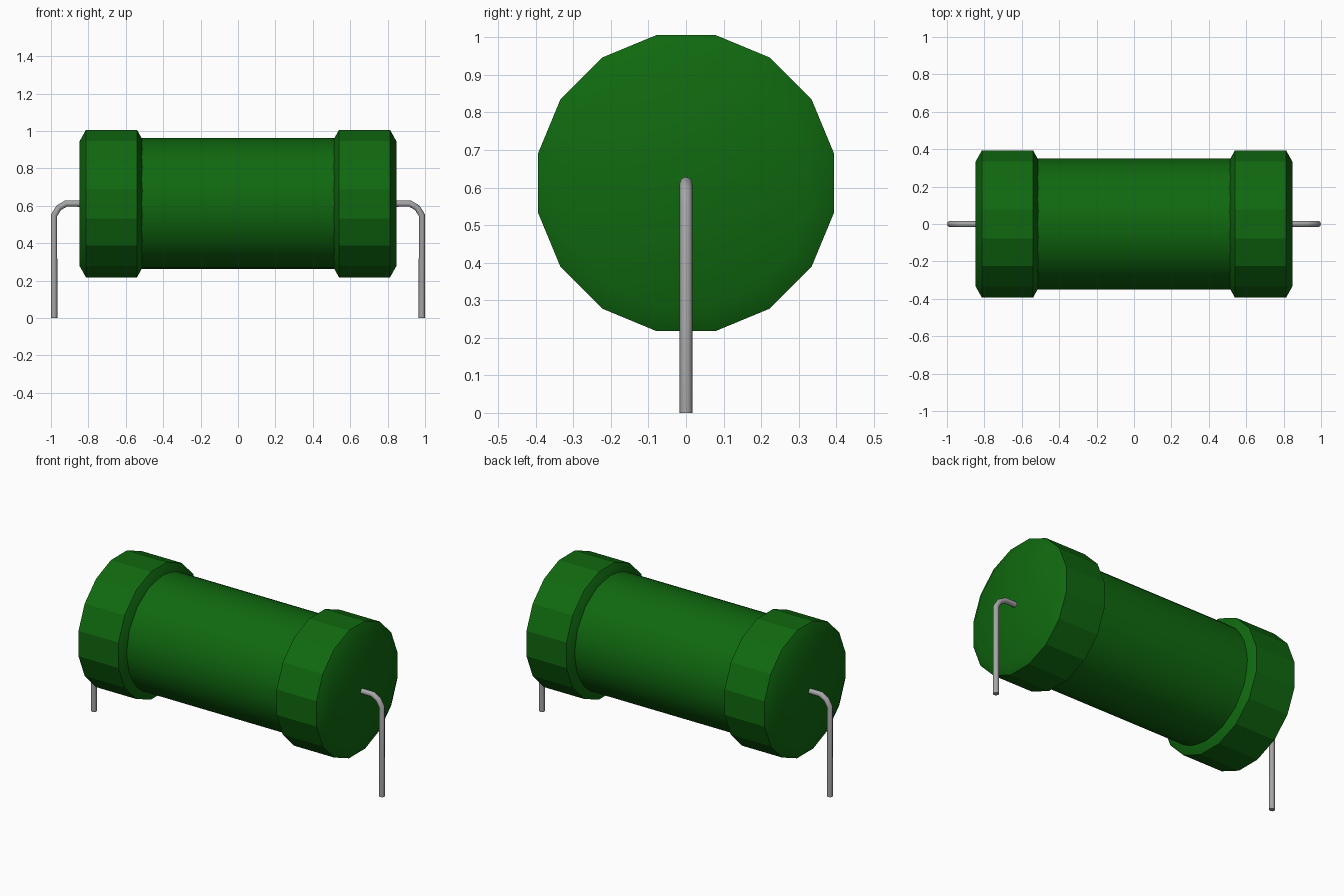
import bpy, bmesh, math

if "Cube" in bpy.data.objects:
    bpy.data.objects.remove(bpy.data.objects["Cube"], do_unlink=True)

AXIS_Z = 0.612


def material(name, color, roughness):
    mat = bpy.data.materials.new(name)
    mat.use_nodes = True
    mat.diffuse_color = color
    bsdf = mat.node_tree.nodes["Principled BSDF"]
    bsdf.inputs["Base Color"].default_value = color
    bsdf.inputs["Roughness"].default_value = roughness
    return mat


green = material("green_coating", (0.005, 0.14, 0.005, 1), 0.6)
grey = material("grey_metal", (0.38, 0.38, 0.38, 1), 0.5)


def lathe(name, profile, sides, turn, mat, smooth_rule):
    """Solid of revolution about the x axis from (x, radius) points."""
    bm = bmesh.new()
    rings = []
    for x, r in profile:
        angles = [math.tau * (i + turn) / sides for i in range(sides)]
        rings.append([bm.verts.new((x, r * math.cos(a), r * math.sin(a))) for a in angles])
    for a, b in zip(rings, rings[1:]):
        for i in range(sides):
            j = (i + 1) % sides
            bm.faces.new((a[i], a[j], b[j], b[i]))
    bm.faces.new(rings[0])
    bm.faces.new(rings[-1])
    bmesh.ops.recalc_face_normals(bm, faces=bm.faces)
    for f in bm.faces:
        f.smooth = smooth_rule(f)
    mesh = bpy.data.meshes.new(name)
    bm.to_mesh(mesh)
    bm.free()
    mesh.materials.append(mat)
    obj = bpy.data.objects.new(name, mesh)
    obj.location.z = AXIS_Z
    bpy.context.collection.objects.link(obj)
    return obj


def wire(name, points, radius, mat):
    """Round bent wire through the given points, as a closed mesh."""
    curve = bpy.data.curves.new(name, "CURVE")
    curve.dimensions = "3D"
    curve.bevel_depth = radius
    curve.bevel_resolution = 2
    curve.use_fill_caps = True
    spline = curve.splines.new("POLY")
    spline.points.add(len(points) - 1)
    for p, (x, z) in zip(spline.points, points):
        p.co = (x, 0, z, 1)
    curve.materials.append(mat)
    obj = bpy.data.objects.new(name, curve)
    bpy.context.collection.objects.link(obj)
    bpy.ops.object.select_all(action="DESELECT")
    obj.select_set(True)
    bpy.context.view_layer.objects.active = obj
    bpy.ops.object.convert(target="MESH")
    bpy.ops.object.shade_smooth_by_angle(angle=math.radians(50))


# Smooth cylindrical body
lathe("body", [(-0.53, 0.35), (0.53, 0.35)], 32, 0, green,
      lambda f: abs(f.normal.x) < 0.5)

cap_profile = [(0.505, 0.338), (0.54, 0.402), (0.813, 0.402), (0.848, 0.338)]
lead_path = [(0.82, AXIS_Z), (0.92, AXIS_Z), (0.958, 0.59), (0.983, 0.55), (0.983, 0)]

for side, s in (("left", 1), ("right", -1)):
    # Faceted end cap: flat sides, softly shaded chamfers and end face
    lathe(side + "_end_cap", [(s * x, r) for x, r in cap_profile], 16, 0.5, green,
          lambda f: abs(f.normal.x) > 0.1)
    # Bent lead wire
    wire(side + "_lead", [(s * x, z) for x, z in lead_path], 0.017, grey)
